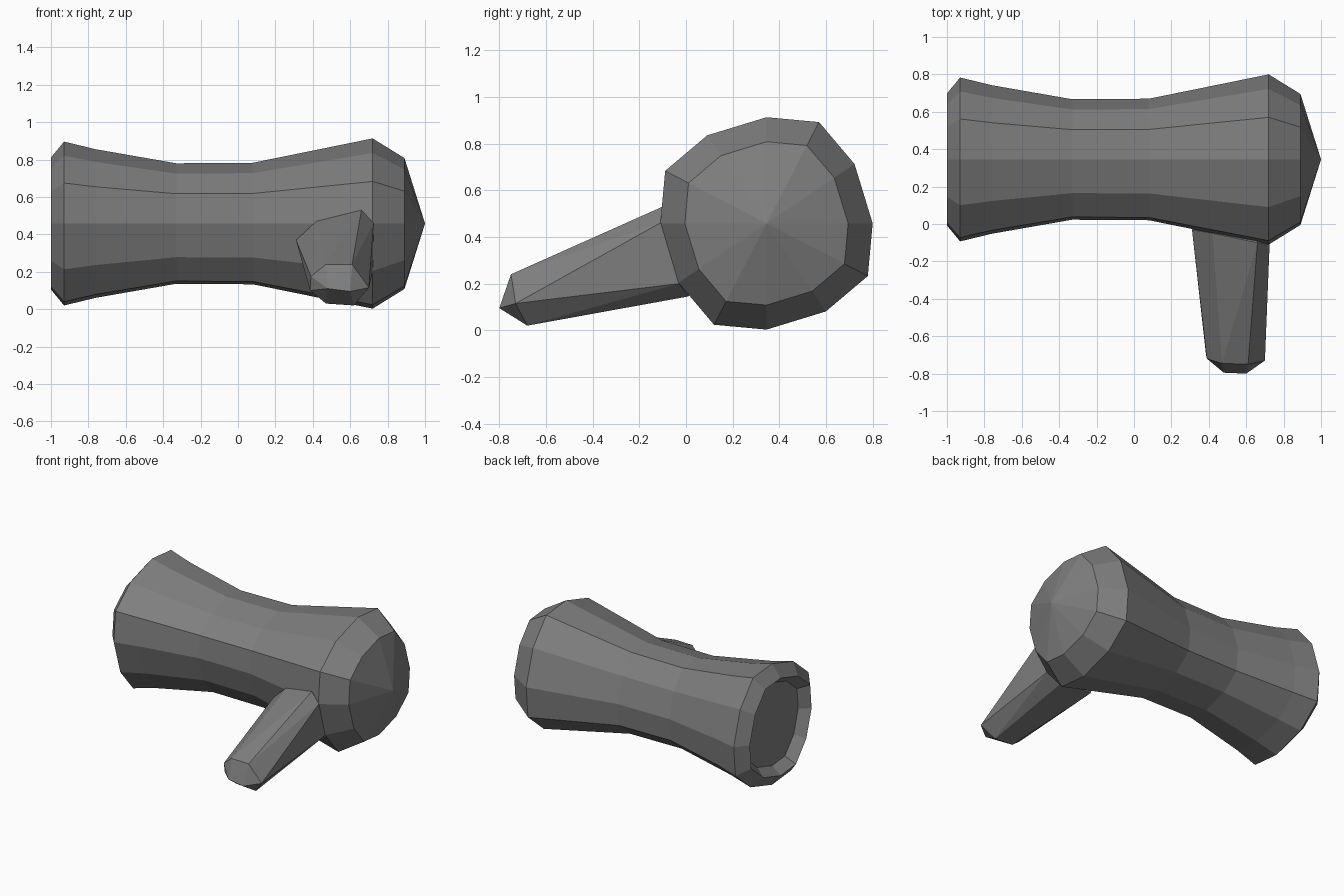
import bpy, bmesh, math
from mathutils import Vector

cube = bpy.data.objects.get("Cube")
if cube:
    bpy.data.objects.remove(cube)

grey = bpy.data.materials.new("mid grey")
grey.use_nodes = True
colour = (0.21, 0.21, 0.21, 1)
grey.diffuse_color = colour
grey.node_tree.nodes["Principled BSDF"].inputs["Base Color"].default_value = colour


def finish(bm, name):
    bmesh.ops.recalc_face_normals(bm, faces=bm.faces)
    mesh = bpy.data.meshes.new(name)
    bm.to_mesh(mesh)
    bm.free()
    mesh.materials.append(grey)
    obj = bpy.data.objects.new(name, mesh)
    bpy.context.collection.objects.link(obj)
    return obj


# Barrel: a twelve-sided section with one bulging corner per quarter
quarter = [(0, 1.0), (34, 1.0), (62.6, 1.075)]
section = [(math.radians(q * 90 + a), f) for q in range(4) for a, f in quarter]
centre_y, centre_z = 0.345, 0.458


def ring(bm, x, radius):
    return [bm.verts.new((x, centre_y + radius * f * math.cos(a),
                          centre_z + radius * f * math.sin(a))) for a, f in section]


# From the recessed mouth, over the rim, along the waist to the domed end
profile = [(-0.93, 0.30), (-1.0, 0.353), (-0.93, 0.438), (-0.76, 0.397),
           (-0.33, 0.322), (0.08, 0.325), (0.72, 0.455), (0.89, 0.35)]
bm = bmesh.new()
rings = [ring(bm, x, r) for x, r in profile]
count = len(section)
for a, b in zip(rings, rings[1:]):
    for i in range(count):
        j = (i + 1) % count
        bm.faces.new((a[i], a[j], b[j], b[i]))
bm.faces.new(rings[0])
apex = bm.verts.new((1.0, centre_y, centre_z))
for i in range(count):
    bm.faces.new((rings[-1][i], rings[-1][(i + 1) % count], apex))
finish(bm, "barrel")

# Handle: tapered faceted bar, its root buried inside the barrel
root = [(0.31, -0.03, 0.37), (0.42, -0.05, 0.47), (0.66, -0.10, 0.53),
        (0.725, -0.11, 0.46), (0.72, -0.03, 0.20), (0.62, 0.01, 0.145),
        (0.38, 0.01, 0.15)]
end = [(0.385, -0.70, 0.10), (0.39, -0.72, 0.175), (0.47, -0.745, 0.24),
       (0.61, -0.75, 0.24), (0.70, -0.73, 0.115), (0.62, -0.68, 0.02),
       (0.47, -0.68, 0.03)]
tip = [(0.48, -0.795, 0.11), (0.60, -0.80, 0.095)]
core = Vector((0.55, 0.20, 0.36))
buried = [Vector(p).lerp(core, 0.4) for p in root]
bm = bmesh.new()
for p in root + end + tip + buried:
    bm.verts.new(p)
hull = bmesh.ops.convex_hull(bm, input=bm.verts)
loose = [v for v in bm.verts if not v.link_faces]
bmesh.ops.delete(bm, geom=loose, context="VERTS")
finish(bm, "handle")
